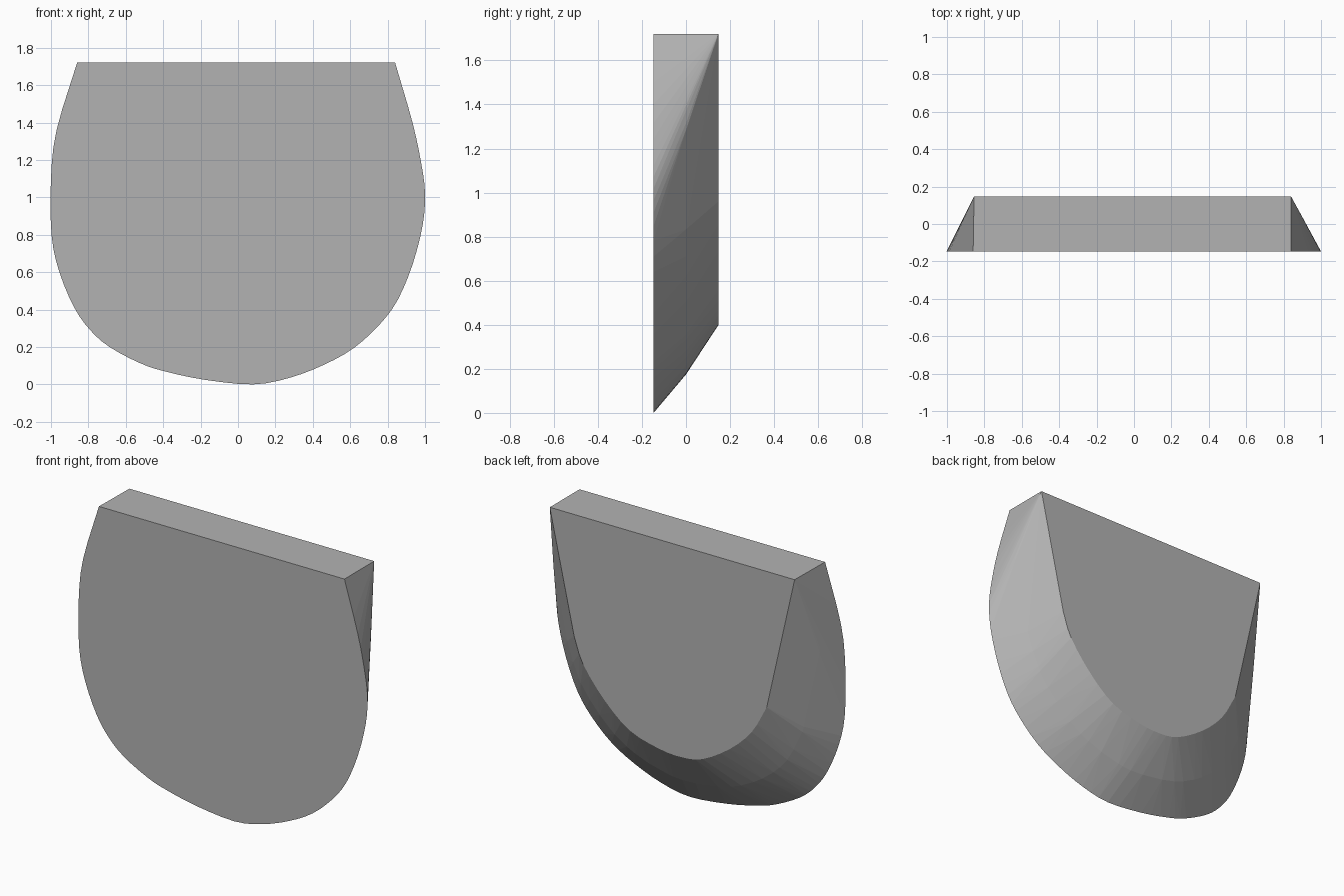
import bpy, bmesh, math
from mathutils import Vector

cube = bpy.data.objects.get("Cube")
if cube:
    bpy.data.objects.remove(cube)

DEPTH, TOP = 0.147, 1.72

# Rounded edge of the large front face, left to right around the bottom
front_curve = [(-0.86, TOP), (-0.97, 1.36), (-1, 1.1), (-0.997, 0.8), (-0.955, 0.6),
               (-0.875, 0.41), (-0.79, 0.29), (-0.687, 0.2), (-0.527, 0.115),
               (-0.393, 0.07), (-0.18, 0.025), (0.08, 0), (0.275, 0.035),
               (0.46, 0.105), (0.62, 0.195), (0.757, 0.32), (0.853, 0.45),
               (0.933, 0.64), (0.987, 0.85), (1, 1.02), (0.98, 1.18),
               (0.933, 1.4), (0.84, TOP)]
# Smaller rounded edge of the back face, below its straight sides
back_curve = [(-0.662, 0.87), (-0.558, 0.687), (-0.406, 0.54), (-0.219, 0.427),
              (-0.08, 0.4), (0.078, 0.41), (0.285, 0.47), (0.458, 0.61),
              (0.61, 0.8), (0.672, 0.96)]


def smooth_path(points, steps=3):
    """Pass a rounded path through the points."""
    p = [Vector(q) for q in points]
    p = [2 * p[0] - p[1]] + p + [2 * p[-1] - p[-2]]
    path = []
    for a, b, c, d in zip(p, p[1:], p[2:], p[3:]):
        for i in range(steps):
            t = i / steps
            path.append(b + (c - a) * t / 2 + (a - 2.5 * b + 2 * c - d / 2) * t**2
                        + (1.5 * (b - c) + (d - a) / 2) * t**3)
    return path + [p[-2]]


front = smooth_path(front_curve)
back = [Vector((-0.855, TOP))] + smooth_path(back_curve) + [Vector((0.84, TOP))]

# Slightly swollen middle section of the sloping underside
middle = []
for i in range(1, 32):
    a = math.pi * (1 + i / 32)
    d = Vector((math.cos(a), math.sin(a)))
    f, b = (max(side, key=d.dot) for side in (front, back))
    middle.append((f + b) / 2 - d * d.y * 0.025)

# Wrap the three sections in one closed convex body
bm = bmesh.new()
for section, y in ((front, -DEPTH), (middle, 0), (back, DEPTH)):
    for p in section:
        bm.verts.new((p.x, y, min(max(p.y, 0), TOP)))
hull = bmesh.ops.convex_hull(bm, input=bm.verts[:])
unused = {v for v in hull["geom_interior"] + hull["geom_unused"]
          if isinstance(v, bmesh.types.BMVert)}
bmesh.ops.delete(bm, geom=list(unused), context="VERTS")
bmesh.ops.dissolve_limit(bm, angle_limit=math.radians(0.5),
                         verts=bm.verts[:], edges=bm.edges[:])
bmesh.ops.recalc_face_normals(bm, faces=bm.faces[:])
mesh = bpy.data.meshes.new("rounded_block")
bm.to_mesh(mesh)
bm.free()

grey = bpy.data.materials.new("mid grey")
grey.use_nodes = True
colour = (0.45, 0.45, 0.45, 1)
grey.diffuse_color = colour
grey.node_tree.nodes["Principled BSDF"].inputs["Base Color"].default_value = colour
mesh.materials.append(grey)
block = bpy.data.objects.new("rounded_block", mesh)
bpy.context.collection.objects.link(block)
